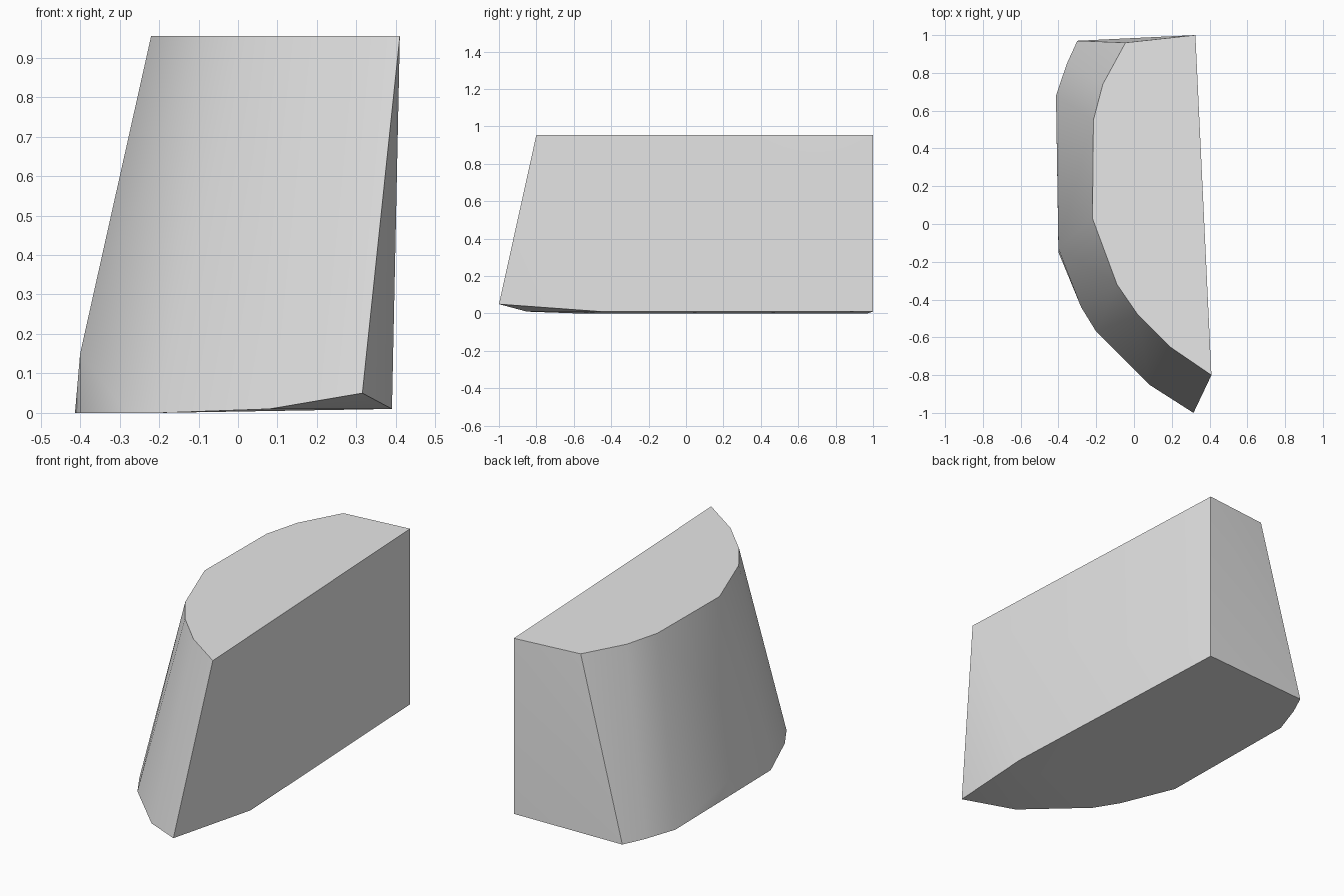
import bpy
import bmesh
import math

default_cube = bpy.data.objects.get("Cube")
if default_cube:
    bpy.data.objects.remove(default_cube, do_unlink=True)


def make_material(name, colour):
    material = bpy.data.materials.new(name)
    material.use_nodes = True
    material.diffuse_color = colour
    shader = material.node_tree.nodes["Principled BSDF"]
    shader.inputs["Base Color"].default_value = colour
    return material


def make_hull(name, points, material, smooth_angle):
    """Wrap a tight convex skin around the points and shade it smoothly."""
    bm = bmesh.new()
    for point in points:
        bm.verts.new(point)
    result = bmesh.ops.convex_hull(bm, input=bm.verts[:], use_existing_faces=False)
    unused = [v for v in result["geom_interior"] if isinstance(v, bmesh.types.BMVert)]
    bmesh.ops.delete(bm, geom=unused, context="VERTS")
    bmesh.ops.recalc_face_normals(bm, faces=bm.faces[:])
    mesh = bpy.data.meshes.new(name)
    bm.to_mesh(mesh)
    bm.free()
    mesh.materials.append(material)
    block = bpy.data.objects.new(name, mesh)
    bpy.context.collection.objects.link(block)
    bpy.ops.object.select_all(action="DESELECT")
    block.select_set(True)
    bpy.context.view_layer.objects.active = block
    bpy.ops.object.shade_smooth_by_angle(angle=math.radians(smooth_angle))
    return block


# Rounded outline of the level top, from the front corner to the back
top_height = 0.955
top_outline = [(0.41, -0.8), (0.19, -0.65), (0.02, -0.48), (-0.09, -0.32), (-0.22, 0.03),
               (-0.215, 0.55), (-0.165, 0.74), (-0.045, 0.96), (0.325, 1)]

# Wider outline of the base, which the curved side slopes out to
base_outline = [(-0.2, -0.57), (-0.28, -0.44), (-0.4, -0.15),
                (-0.413, 0.68), (-0.355, 0.85), (-0.3, 0.97)]

# Slightly lifted base corners along the flat side
lifted_height = 0.01
lifted_corners = [(0.08, -0.85), (0.39, -0.45), (0.325, 1)]

# Raised front tip and the small bulge low on the curved side
front_tip = (0.315, -1, 0.05)
side_bulge = (-0.4, -0.13, 0.15)

points = [(x, y, top_height) for x, y in top_outline]
points += [(x, y, 0) for x, y in base_outline]
points += [(x, y, lifted_height) for x, y in lifted_corners]
points += [front_tip, side_bulge]

grey = make_material("plain grey", (0.8, 0.8, 0.8, 1))
make_hull("curved_wedge_block", points, grey, smooth_angle=30)
